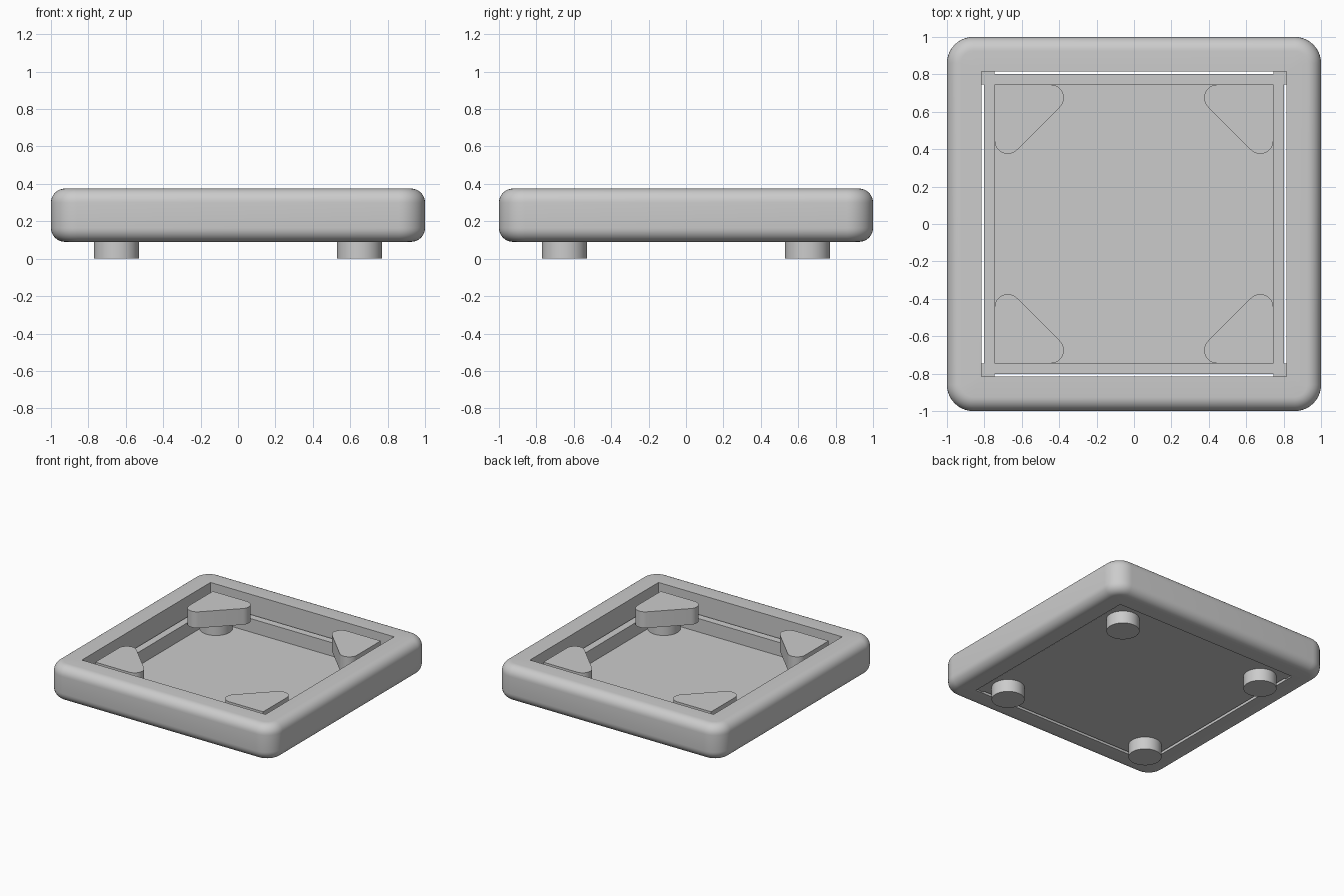
import bpy, bmesh
from math import cos, sin, pi, radians

if "Cube" in bpy.data.objects:
    bpy.data.objects.remove(bpy.data.objects["Cube"])

RIM_TOP, RIM_BOT, INNER = 0.375, 0.09, 0.815
FLOOR_BOT, FLOOR_TOP, LEDGE_TOP = 0.10, 0.112, 0.22
EDGE, PANEL = 0.745, 0.803


def finish(name, bm, mirror=(False, False), smooth=False):
    bmesh.ops.remove_doubles(bm, verts=bm.verts, dist=1e-5)
    bmesh.ops.recalc_face_normals(bm, faces=bm.faces)
    mesh = bpy.data.meshes.new(name)
    bm.to_mesh(mesh)
    bm.free()
    ob = bpy.data.objects.new(name, mesh)
    bpy.context.collection.objects.link(ob)
    if smooth:
        bpy.ops.object.select_all(action='DESELECT')
        ob.select_set(True)
        bpy.context.view_layer.objects.active = ob
        bpy.ops.object.shade_smooth_by_angle(angle=radians(35))
    if any(mirror):
        mod = ob.modifiers.new("mirror", 'MIRROR')
        mod.use_axis = (mirror[0], mirror[1], False)
        mod.use_mirror_merge = False
    return ob


def prism(name, outline, z0, z1, **kw):
    bm = bmesh.new()
    face = bm.faces.new([bm.verts.new((x, y, z0)) for x, y in outline])
    ext = bmesh.ops.extrude_face_region(bm, geom=[face], use_keep_orig=True)
    for v in ext['geom']:
        if isinstance(v, bmesh.types.BMVert):
            v.co.z = z1
    return finish(name, bm, **kw)


def rect(x0, x1, y0, y1):
    return [(x0, y0), (x1, y0), (x1, y1), (x0, y1)]


def arc(cx, cy, r, a0, a1, n):
    return [(cx + r * cos(radians(a0 + (a1 - a0) * i / n)),
             cy + r * sin(radians(a0 + (a1 - a0) * i / n))) for i in range(n + 1)]


def rounded_square(half, r):
    pts = []
    for k, (sx, sy) in enumerate([(1, 1), (-1, 1), (-1, -1), (1, -1)]):
        c = half - r
        pts += arc(sx * c, sy * c, r, 90 * k, 90 * k + 90, 10)
    return pts


# Outer frame: filleted profile swept round a rounded square, sharp square opening
f = 0.075
prof = [(1 - f + f * cos(a), RIM_BOT + f + f * sin(a))
        for a in [-pi / 2 + pi / 2 * i / 8 for i in range(9)]]
prof += [(1 - f + f * cos(a), RIM_TOP - f + f * sin(a))
         for a in [pi / 2 * i / 8 for i in range(9)]]
bm = bmesh.new()
rings = [[bm.verts.new((x, y, z)) for x, y in rounded_square(h, 0.14 - (1 - h))]
         for h, z in prof]
for z in (RIM_TOP, RIM_BOT):
    rings.append([bm.verts.new((x, y, z)) for x, y in rounded_square(INNER, 0)])
count = len(rings[0])
for i, a in enumerate(rings):
    b = rings[(i + 1) % len(rings)]
    for j in range(count):
        k = (j + 1) % count
        bm.faces.new((a[j], a[k], b[k], b[j]))
finish("outer_frame", bm, smooth=True)

# Floor panel, with a narrow gap to the frame
prism("floor_panel", rect(-PANEL, PANEL, -PANEL, PANEL), FLOOR_BOT, FLOOR_TOP)

# Ledge battens along each side
prism("side_batten", rect(EDGE, PANEL, -EDGE, EDGE), FLOOR_TOP, LEDGE_TOP,
      mirror=(True, False))
prism("end_batten", rect(-EDGE, EDGE, EDGE, PANEL), FLOOR_TOP, LEDGE_TOP,
      mirror=(False, True))

# Corner posts joining the battens to the frame
prism("corner_post", rect(EDGE, INNER, EDGE, INNER), FLOOR_BOT, LEDGE_TOP,
      mirror=(True, True))

# Triangular corner brackets with rounded tips
tri = [(EDGE, EDGE)] + arc(0.445, 0.675, 0.07, 90, 225, 12) \
    + arc(0.675, 0.445, 0.07, 225, 360, 12)
prism("corner_bracket", tri, LEDGE_TOP, 0.35, mirror=(True, True), smooth=True)

# Round feet running up through the floor to the brackets
prism("foot", arc(0.65, 0.65, 0.12, 0, 352.5, 47), 0, LEDGE_TOP,
      mirror=(True, True), smooth=True)
